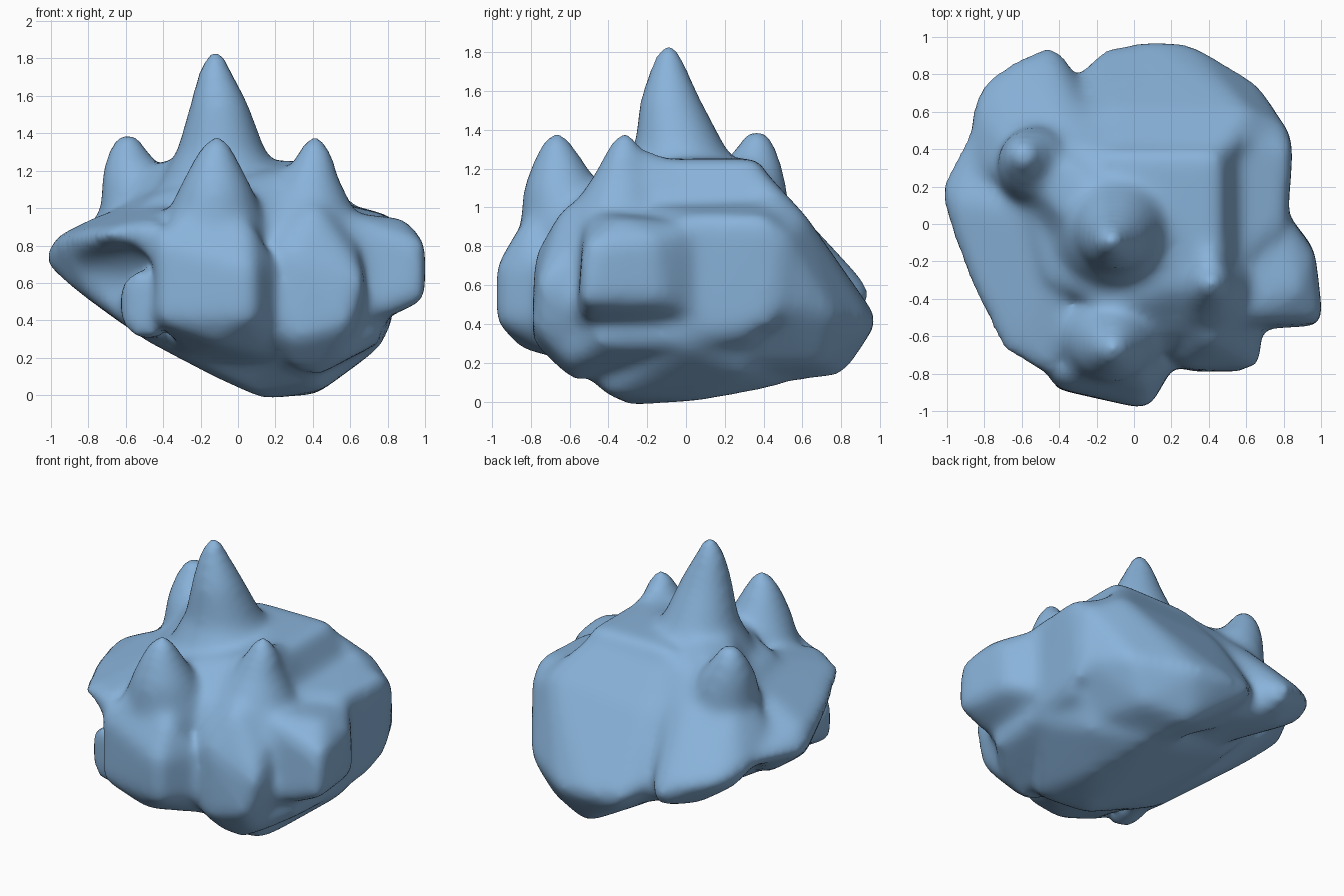
import bpy
import bmesh
from math import cos, sin, tau
from mathutils import Vector

default_cube = bpy.data.objects.get("Cube")
if default_cube:
    bpy.data.objects.remove(default_cube, do_unlink=True)

rock_mesh = bpy.data.meshes.new("spiky_rock")
rock_parts = bmesh.new()


def hull_mesh(points):
    """Closed convex lump around a few points."""
    lump = bmesh.new()
    for point in points:
        lump.verts.new(point)
    result = bmesh.ops.convex_hull(lump, input=lump.verts)
    loose = [g for g in result["geom_interior"] if isinstance(g, bmesh.types.BMVert)]
    bmesh.ops.delete(lump, geom=loose, context="VERTS")
    bmesh.ops.recalc_face_normals(lump, faces=lump.faces)
    mesh = bpy.data.meshes.new("lump")
    lump.to_mesh(mesh)
    lump.free()
    return mesh


def add_lump(points):
    """Merge one lump into the rock."""
    mesh = hull_mesh(points)
    rock_parts.from_mesh(mesh)
    bpy.data.meshes.remove(mesh)


def ring(x, y, z, radius, sides=16):
    return [(x + radius * cos(tau * i / sides), y + radius * sin(tau * i / sides), z)
            for i in range(sides)]


def add_spike(*sections):
    """Rounded horn, given as circles from base to tip."""
    for lower, upper in zip(sections, sections[1:]):
        add_lump(ring(*lower) + ring(*upper))


def ball_points(centre, radius):
    ball = bmesh.new()
    bmesh.ops.create_icosphere(ball, subdivisions=3, radius=radius)
    points = [vertex.co + Vector(centre) for vertex in ball.verts]
    ball.free()
    return points


def helper_object(name, mesh):
    helper = bpy.data.objects.new(name, mesh)
    helper.hide_render = True
    bpy.context.collection.objects.link(helper)
    return helper


# Core: keel, middle and plateau
add_lump([
    (.12, -.3, -.01), (.4, .05, .01), (.45, -.4, .04), (.3, .5, .09),
    (.6, .3, .15), (.76, 0, .27), (-.1, -.2, .1), (-.5, -.4, .3), (-.5, .3, .4),
    (.79, .1, .5), (.76, .45, .5), (-.75, -.2, .6), (-.8, .3, .7),
    (.2, -.74, .35), (.2, -.74, .65), (.2, -.62, .95), (.1, -.45, 1.11), (-.12, -.45, 1.12),
    (.45, .38, 1.24), (.45, -.25, 1.24), (-.45, -.3, 1.06), (-.1, .38, 1.24), (-.65, .35, 1.02),
])

# Back lobe, sloping from the plateau to a low rounded edge
add_lump([
    (.1, .98, .42), (.3, .96, .4), (-.15, .93, .45), (-.12, .92, .37), (-.27, .84, .5),
    (.65, .75, .45), (.81, .47, .5), (-.15, .63, .9), (.6, .61, .95), (.2, .8, .14),
    (.5, .7, .2), (-.15, .6, .3), (-.1, .36, 1.21), (.42, .36, 1.22), (.3, .35, .09),
    (.6, .3, .2), (.8, .52, .84),
])

# Back corner lobe
add_lump([
    (-.45, .95, .57), (-.43, .93, .47), (-.35, .86, .56), (-.62, .88, .62), (-.79, .78, .65),
    (-.86, .64, .7), (-.8, .62, .58), (-.88, .45, .72), (-.78, .25, .94), (-.65, .4, 1.05),
    (-.43, .6, .95), (-.37, .7, .4), (-.6, .7, .45), (-.2, .35, 1.18), (-.3, .3, .35),
])

# Floor of the groove between both back lobes
add_lump([
    (-.3, .79, .5), (-.3, .77, .6), (-.1, .6, .9), (-.45, .6, .9), (-.1, .75, .32),
    (-.45, .75, .45), (-.3, .4, 1.16), (-.3, .3, .35), (0, .2, 1.15), (0, .2, .3),
    (0, .4, 1.15), (-.4, .2, 1.1),
])

# Side wing
add_lump([
    (-1.04, .2, .72), (-.97, .12, .84), (-.95, -.1, .83), (-.9, 0, .6), (-.84, -.4, .86),
    (-.7, -.68, .87), (-.6, -.6, .92), (-.43, -.8, .92), (-.75, .1, .95), (-.6, 0, .38),
    (-.5, -.3, .32), (-.3, 0, 1.1), (-.55, -.55, .35), (-.43, -.8, .4), (-.88, .5, .72),
])

# Large front ridge
add_lump([
    (-.43, -.87, .4), (-.44, -.86, .82), (.07, -.98, .42), (.07, -.98, .68),
    (-.1, -.85, .28), (.06, -.83, .93), (-.32, -.78, .97), (-.2, -.2, .9),
    (.1, -.3, .15), (-.3, -.4, .22), (.2, -.76, .4), (.2, -.75, .7), (.15, -.6, .22),
])

# Small front ridge
add_lump([
    (.3, -.78, .3), (.3, -.77, .75), (.6, -.78, .38), (.67, -.75, .62),
    (.42, -.63, 1), (.3, -.5, 1.06), (.45, -.55, .1), (.2, -.2, .5), (.68, -.5, .45),
    (.22, -.74, .35), (.22, -.72, .8), (.3, -.6, .14), (.55, -.6, .2),
    (.52, -.35, 1.05), (.6, -.42, .95),
])

# Blunt side nub
add_lump([
    (1, -.54, .52), (1, -.52, .8), (.96, -.16, .84), (.95, -.13, .52), (.88, -.35, .94),
    (.5, -.56, .42), (.5, -.1, .95), (.5, -.1, .42), (.5, -.52, .97),
    (.8, -.54, .43), (.8, -.12, .43), (.8, .06, .9), (.8, .06, .45),
])

# Lower flank below the nub and shelf
add_lump([
    (.75, -.45, .3), (.78, -.1, .3), (.79, .35, .34), (.3, -.4, .06), (.3, .2, .1),
    (.3, -.4, .6), (.3, .3, .6), (.75, -.45, .5), (.79, .35, .5), (.58, -.6, .2),
])

# Side shelf below the plateau cliff
add_lump([
    (.84, .4, .94), (.81, 0, .95), (.81, .52, .85), (.57, -.2, 1), (.55, .45, 1.02),
    (.82, .45, .38), (.8, 0, .37), (.3, .2, .5),
])

# Saddle joining the middle and back horns
add_lump([
    (-.62, .4, 1.18), (-.53, .22, 1.2), (-.2, -.15, 1.3), (0, .1, 1.3), (-.32, .3, 1.24),
    (-.65, .45, .95), (-.6, .05, .95), (-.3, -.35, .95), (.1, .3, 1), (-.3, .5, 1),
])

# Short crest running back from the side horn
add_lump([
    (.42, -.32, 1.33), (.42, -.14, 1.28), (.3, -.1, 1.2), (.52, -.1, 1.12),
    (.35, -.35, 1.18), (.48, -.33, 1.18), (.4, .05, 1.1),
])

# Four horns: tall middle, back, front, side
add_spike((-.07, -.01, 1.1, .36), (-.09, -.03, 1.3, .23), (-.1, -.08, 1.55, .15),
          (-.12, -.09, 1.71, .09), (-.12, -.09, 1.84, .035))
add_spike((-.5, .3, .95, .23), (-.55, .33, 1.17, .17), (-.59, .36, 1.3, .1),
          (-.59, .37, 1.4, .04))
add_spike((-.13, -.55, .85, .3), (-.12, -.64, 1.1, .19), (-.12, -.66, 1.26, .11),
          (-.11, -.67, 1.38, .04))
add_spike((.36, -.34, .95, .27), (.39, -.33, 1.16, .14), (.41, -.32, 1.28, .09),
          (.41, -.32, 1.38, .04))

rock_parts.to_mesh(rock_mesh)
rock_parts.free()
rock = bpy.data.objects.new("spiky_rock", rock_mesh)
bpy.context.collection.objects.link(rock)

# Hollow under the wing, with a small stub inside
hollow = helper_object("hollow_cutter", hull_mesh(
    ball_points((-.66, -.72, .59), .25) + ball_points((-.92, -.32, .61), .17)))
stub = helper_object("stub_helper", hull_mesh([
    (-.62, -.7, .38), (-.62, -.7, .6), (-.44, -.76, .64), (-.44, -.76, .32),
    (-.53, -.74, .3), (-.53, -.74, .67), (-.35, -.3, .3), (-.35, -.3, .65), (-.6, -.3, .5),
]))


def add_modifier(kind, **settings):
    modifier = rock.modifiers.new(kind.title(), kind)
    for key, value in settings.items():
        setattr(modifier, key, value)


# Fuse everything and wear the edges down
add_modifier("REMESH", mode="VOXEL", voxel_size=.03)
add_modifier("BOOLEAN", operation="DIFFERENCE", object=hollow, solver="EXACT")
add_modifier("BOOLEAN", operation="UNION", object=stub, solver="EXACT")
add_modifier("REMESH", mode="VOXEL", voxel_size=.025)
add_modifier("DISPLACE", strength=.012, mid_level=0)
add_modifier("SMOOTH", factor=.5, iterations=26)
bpy.context.view_layer.update()
graph = bpy.context.evaluated_depsgraph_get()
worn_mesh = bpy.data.meshes.new_from_object(rock.evaluated_get(graph))
rock.modifiers.clear()
rock.data = worn_mesh
worn_mesh.name = "spiky_rock_surface"
for helper in (hollow, stub):
    bpy.data.objects.remove(helper, do_unlink=True)

# Smooth blue stone
stone = bpy.data.materials.new("blue_stone")
stone.use_nodes = True
stone_colour = (.25, .45, .7, 1)
stone.diffuse_color = stone_colour
stone.node_tree.nodes["Principled BSDF"].inputs["Base Color"].default_value = stone_colour
worn_mesh.materials.clear()
worn_mesh.materials.append(stone)
worn_mesh.polygons.foreach_set("use_smooth", [True] * len(worn_mesh.polygons))
worn_mesh.update()
